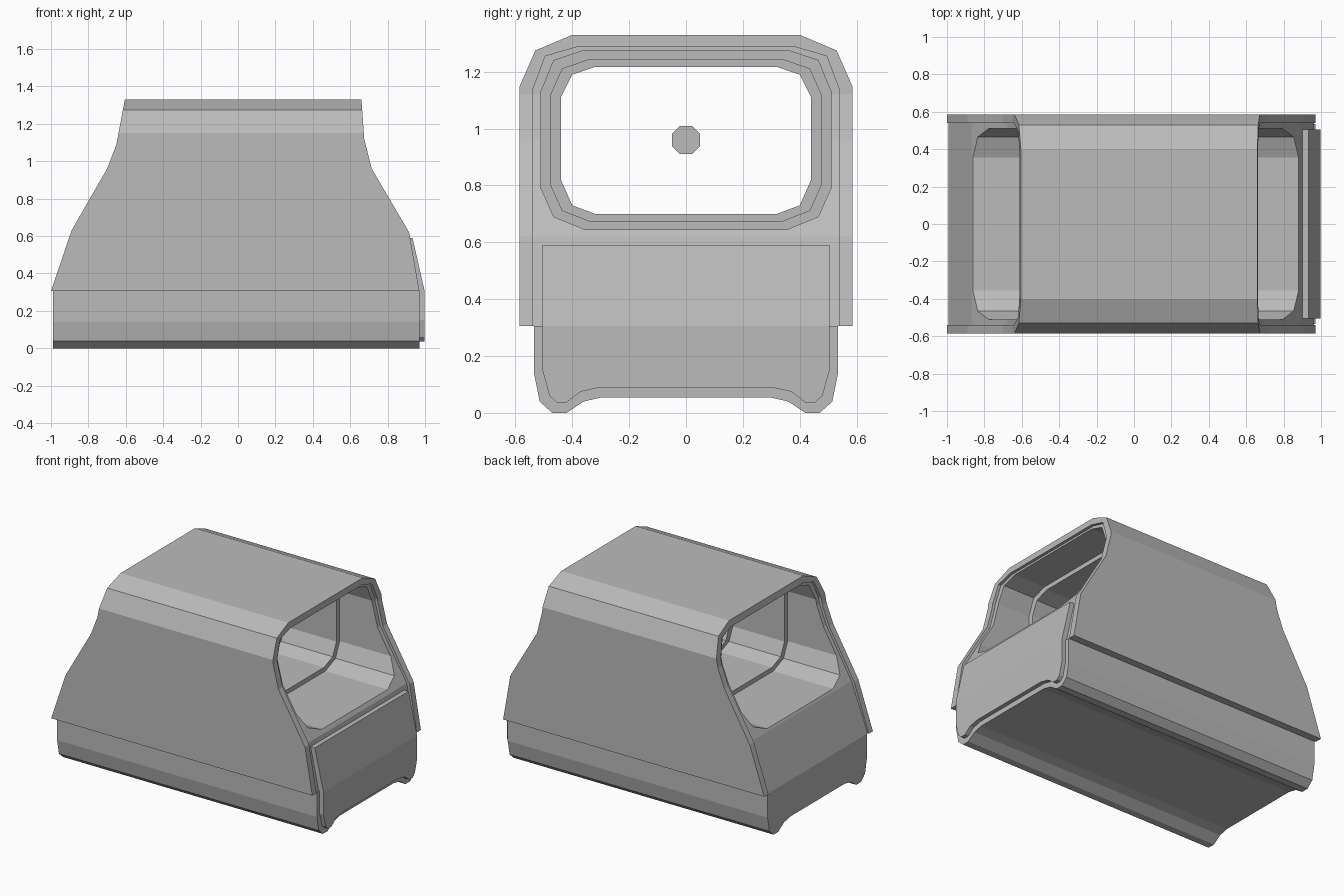
import bpy, bmesh, math

old = bpy.data.objects.get("Cube")
if old:
    bpy.data.objects.remove(old)

grey = bpy.data.materials.new("plain_grey")
grey.use_nodes = True
colour = (0.5, 0.5, 0.5, 1)
grey.diffuse_color = colour
grey.node_tree.nodes["Principled BSDF"].inputs["Base Color"].default_value = colour


def prism(name, pts, lo, hi, axis="x"):
    """Extrude a (y, z) outline along x, or an (x, z) outline along y."""
    bm = bmesh.new()
    place = (lambda p, d: (d, p[0], p[1])) if axis == "x" else (lambda p, d: (p[0], d, p[1]))
    a, b = ([bm.verts.new(place(p, d)) for p in pts] for d in (lo, hi))
    bm.faces.new(a)
    bm.faces.new(b[::-1])
    for i in range(len(pts)):
        j = (i + 1) % len(pts)
        bm.faces.new((a[i], b[i], b[j], a[j]))
    bmesh.ops.recalc_face_normals(bm, faces=bm.faces)
    mesh = bpy.data.meshes.new(name)
    bm.to_mesh(mesh)
    bm.free()
    mesh.materials.append(grey)
    obj = bpy.data.objects.new(name, mesh)
    bpy.context.scene.collection.objects.link(obj)
    return obj


def mirrored(half):
    """Complete a right-hand outline with its mirror image."""
    return half + [(-y, z) for y, z in reversed(half)]


def carve(obj, cutter, operation):
    """Apply a boolean and discard its cutter."""
    cutter.hide_render = True
    mod = obj.modifiers.new("carve", "BOOLEAN")
    mod.operation, mod.solver, mod.object = operation, "EXACT", cutter
    bpy.context.view_layer.update()
    result = bpy.data.meshes.new_from_object(
        obj.evaluated_get(bpy.context.evaluated_depsgraph_get()))
    obj.modifiers.clear()
    obj.data = result
    bpy.data.objects.remove(cutter)


def side_profile(inset, foot):
    """Sloping end outline, pulled in from both ends."""
    left = [(-1, .305), (-.89, .63), (-.70, .96), (-.65, 1.09), (-.605, 1.4)]
    left[-1] = (-.592, 1.4)
    right = [(.655, 1.4), (.675, 1.12), (.715, .96), (.915, .62), (.97, .305)]
    pts = [(x + inset, z) for x, z in left] + [(x - inset, z) for x, z in right]
    pts[0], pts[-1] = (-1 + foot, .305), (.97 - foot, .305)
    return prism("profile_cutter", pts, -.8, .8, "y")


# Outer shell arching over the sides and roof
outer = mirrored([(.585, .2), (.585, 1.15), (.53, 1.275), (.40, 1.33)])
inner = mirrored([(.54, .2), (.54, 1.135), (.495, 1.255), (.385, 1.287)])
shell = prism("outer_shell", outer + inner[::-1], -1.2, 1.2)
carve(shell, side_profile(0, 0), "INTERSECT")

# Inner core, slightly recessed from the shell ends
core = prism("cabin_core", inner, -1.2, 1.2)
carve(core, side_profile(.02, .008), "INTERSECT")

# Bore that narrows in steps towards the middle
bores = [
    ([(.32, .70), (.40, .73), (.44, .82), (.44, 1.11), (.40, 1.19), (.32, 1.217)], None),
    ([(.34, .675), (.435, .712), (.475, .80), (.475, 1.12), (.435, 1.21), (.34, 1.243)], .02),
    ([(.355, .645), (.465, .69), (.51, .79), (.51, 1.13), (.465, 1.24), (.365, 1.273)], .41),
]
for half, start in bores:
    spans = [(-2, 2)] if start is None else [(start, 2), (-2, -start)]
    for lo, hi in spans:
        carve(core, prism("bore_cutter", mirrored(half), lo, hi), "DIFFERENCE")

# Lower hull with a raised channel between two rounded runners
prism("lower_hull", mirrored([(.295, .055), (.36, .04), (.42, 0), (.47, 0),
                              (.515, .04), (.535, .14), (.535, .306)]), -.99, .97)

# Raised panel on one end, bent to follow the slope
panel = prism("end_panel", mirrored([(.30, .09), (.37, .075), (.42, .037), (.455, .037),
                                     (.48, .06), (.505, .15), (.505, .59)]), .8, 1.2)
carve(panel, prism("bend_cutter", [(.90, .7), (.90, .59), (.95, .305), (.95, -.1),
                                   (.998, -.1), (.998, .305), (.933, .59), (.91, .7)],
                   -.8, .8, "y"), "INTERSECT")

# Small eight-sided hub in the middle of the bore
ring = [math.radians(22.5 + 45 * i) for i in range(8)]
prism("centre_hub", [(.054 * math.cos(a), .96 + .054 * math.sin(a)) for a in ring], -.02, .02)
